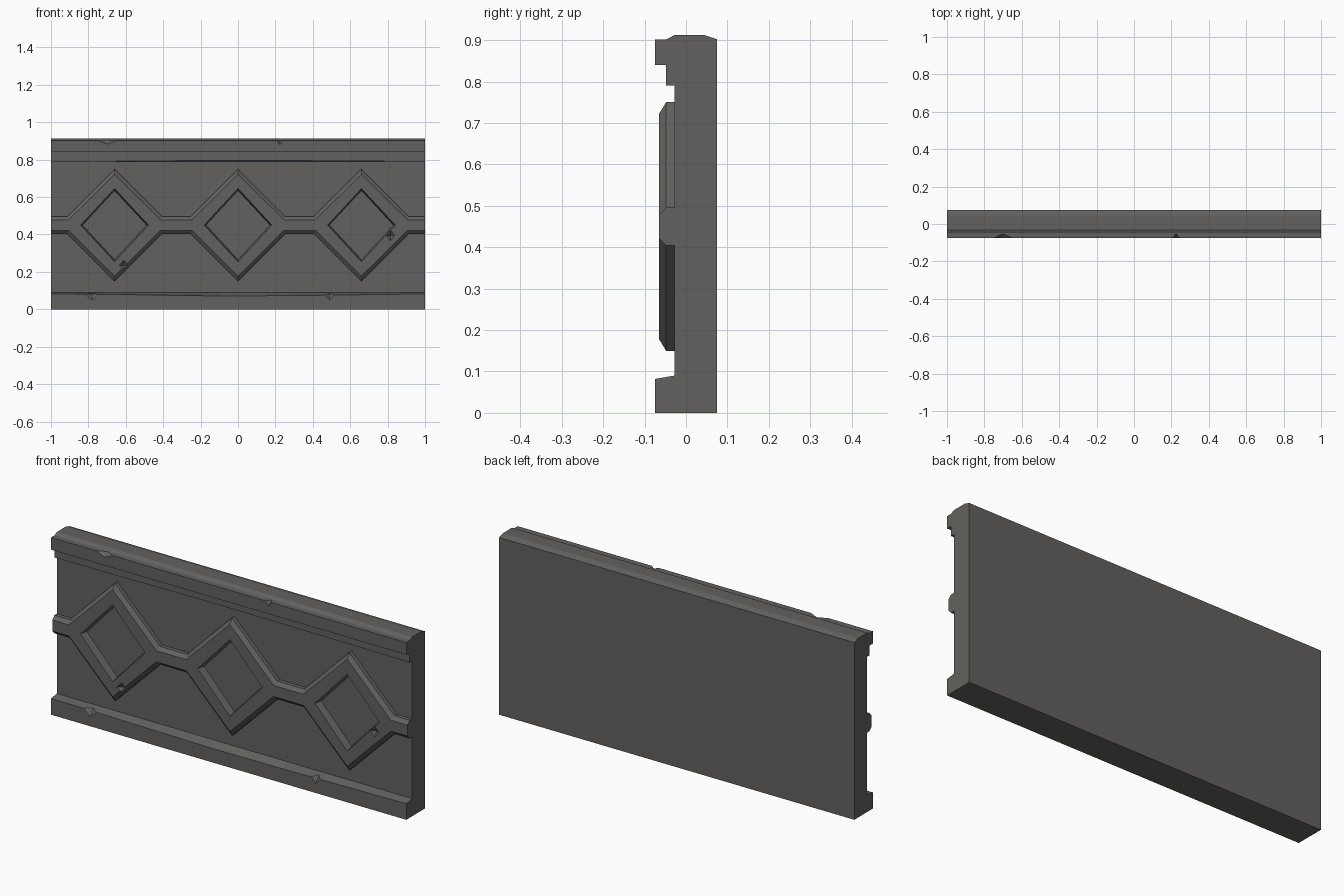
import bpy, bmesh
from mathutils import Matrix

if "Cube" in bpy.data.objects:
    bpy.data.objects.remove(bpy.data.objects["Cube"])

stone = bpy.data.materials.new("dark grey stone")
stone.diffuse_color = (0.125, 0.121, 0.114, 1)
stone.use_nodes = True
stone.node_tree.nodes["Principled BSDF"].inputs["Base Color"].default_value = stone.diffuse_color


def loft(bm, loops):
    """Closed solid through a series of matching point loops."""
    rings = [[bm.verts.new(p) for p in lp] for lp in loops]
    n = len(rings[0])
    for a, b in zip(rings, rings[1:]):
        for i in range(n):
            j = (i + 1) % n
            bm.faces.new((a[i], a[j], b[j], b[i]))
    bm.faces.new(rings[0][::-1])
    bm.faces.new(rings[-1])


def finish(name, bm):
    bmesh.ops.recalc_face_normals(bm, faces=bm.faces[:])
    me = bpy.data.meshes.new(name)
    bm.to_mesh(me)
    bm.free()
    me.materials.append(stone)
    ob = bpy.data.objects.new(name, me)
    bpy.context.scene.collection.objects.link(ob)
    return ob


def cut(ob, cutter):
    m = ob.modifiers.new("cut", 'BOOLEAN')
    m.operation = 'DIFFERENCE'
    m.solver = 'EXACT'
    m.object = cutter
    bpy.context.view_layer.objects.active = ob
    bpy.ops.object.modifier_apply(modifier=m.name)
    bpy.data.objects.remove(cutter)


def chips(spots):
    """Octahedral cutters for the broken edges: (centre, radii)."""
    bm = bmesh.new()
    for c, r in spots:
        bmesh.ops.create_uvsphere(bm, u_segments=4, v_segments=2, radius=1,
                                  matrix=Matrix.Translation(c) @ Matrix.Diagonal((*r, 1)))
    ob = finish("chip_cutter", bm)
    ob.hide_render = True
    return ob


# Wall slab with moulded top and bottom rails; worn edges sag mid-length
def section(x, wear):
    pts = [(.075, 0), (.075, .902), (.045, .912), (-.028, .912), (-.047, .902),
           (-.075, .902), (-.075, .84), (-.048, .84), (-.048, .79 + .006 * wear),
           (-.028, .79), (-.028, .09), (-.075, .082 - .011 * wear), (-.075, 0)]
    return [(x, y, z) for y, z in pts]


bm = bmesh.new()
loft(bm, [section(x, w) for x, w in ((-1, 0), (-.8, .05), (-.1, 1), (.3, .8), (1, 0))])
wall = finish("wall_panel", bm)
cut(wall, chips([
    ((-.70, -.080, .908), (.075, .035, .030)),
    ((.225, -.080, .908), (.028, .035, .034)),
    ((-.78, -.080, .082), (.045, .030, .040)),
    ((.49, -.080, .082), (.035, .030, .040)),
]))


# Raised ornamental band: three diamonds joined by bars
CENTRES = (-.66, 0, .66)
MID = .45


def outline(y, apex, bar, bend):
    top = [(-1, bar)]
    for c in CENTRES:
        top += [(c - bend, bar), (c, apex), (c + bend, bar)]
    top.append((1, bar))
    return ([(x, y, MID + h) for x, h in top]
            + [(x, y, MID - h) for x, h in reversed(top)])


bm = bmesh.new()
loft(bm, [outline(-.022, .30, .046, .254),
          outline(-.048, .30, .046, .254),
          outline(-.065, .272, .028, .246)])
band = finish("diamond_band", bm)

# Tapered openings inside the diamonds
bm = bmesh.new()
for c in CENTRES:
    loops = []
    for y, w, h in ((-.010, .167, .181), (-.028, .171, .185), (-.075, .184, .199)):
        loops.append([(c + w, y, MID), (c, y, MID + h), (c - w, y, MID), (c, y, MID - h)])
    loft(bm, loops)
openings = finish("opening_cutter", bm)
openings.hide_render = True
cut(band, openings)

cut(band, chips([
    ((-.085, -.068, .665), (.022, .020, .022)),
    ((-.610, -.068, .235), (.030, .022, .032)),
    ((.815, -.068, .395), (.025, .020, .035)),
]))
